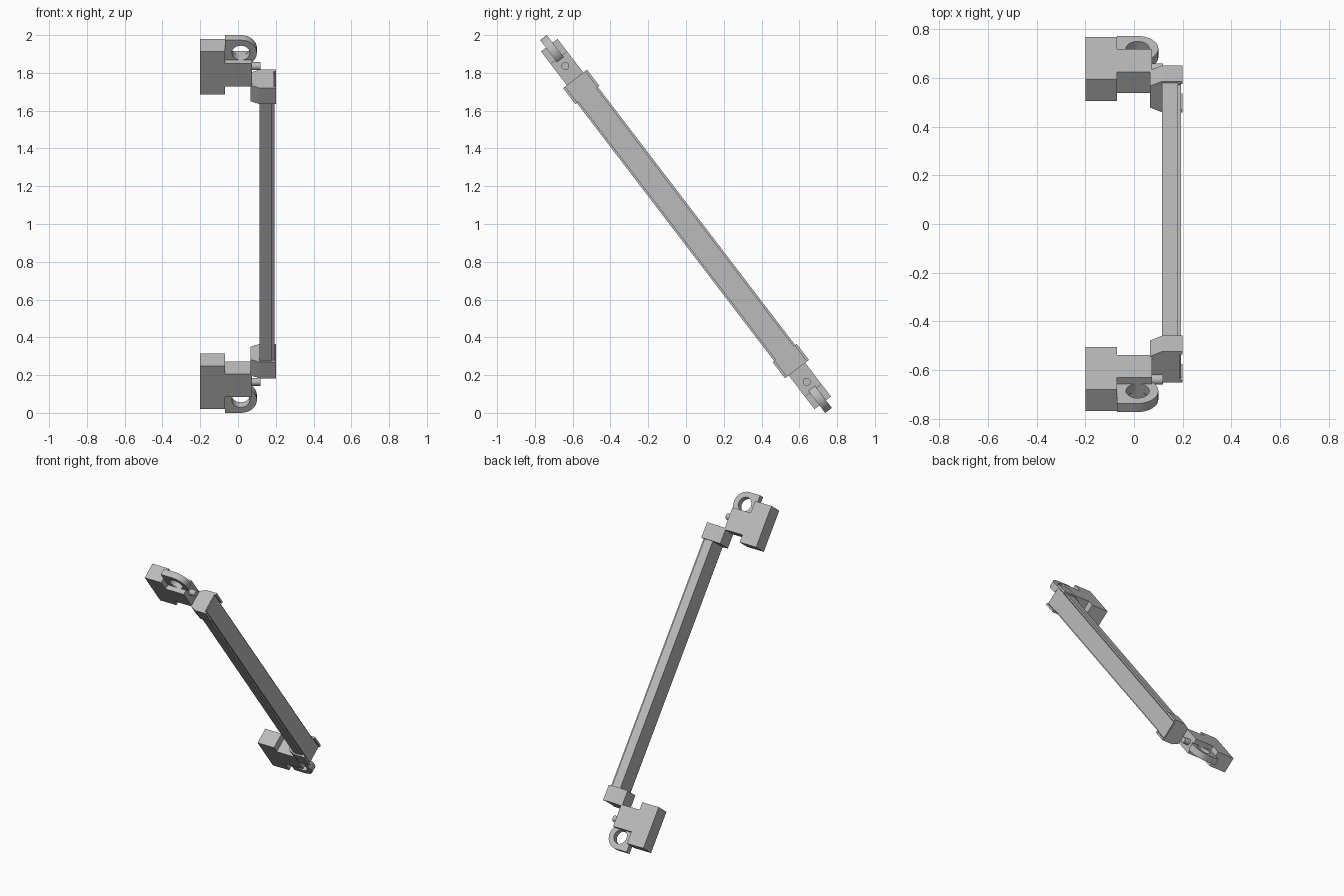
import bpy, bmesh, math
from mathutils import Matrix

cube = bpy.data.objects.get("Cube")
if cube:
    bpy.data.objects.remove(cube)

grey = bpy.data.materials.new("plain grey")
grey.use_nodes = True
COLOUR = (0.5, 0.5, 0.5, 1)
grey.diffuse_color = COLOUR
grey.node_tree.nodes["Principled BSDF"].inputs["Base Color"].default_value = COLOUR

# Parts are built upright along z, then the whole handle is leaned forward
LEAN = Matrix.Translation((0, 0, 1)) @ Matrix.Rotation(math.radians(37.4), 4, 'X')


def finish(name, bm, side=1):
    if side < 0:
        bmesh.ops.scale(bm, vec=(1, 1, -1), verts=bm.verts)
    bmesh.ops.recalc_face_normals(bm, faces=bm.faces)
    mesh = bpy.data.meshes.new(name)
    bm.to_mesh(mesh)
    bm.free()
    mesh.materials.append(grey)
    obj = bpy.data.objects.new(name, mesh)
    bpy.context.collection.objects.link(obj)
    obj.matrix_world = LEAN
    return obj


def prism(name, profile, z0, z1, side=1):
    """Extrude an (x, y) profile along the handle."""
    bm = bmesh.new()
    face = bm.faces.new([bm.verts.new((x, y, z0)) for x, y in profile])
    top = bmesh.ops.extrude_face_region(bm, geom=[face])["geom"]
    verts = [v for v in top if isinstance(v, bmesh.types.BMVert)]
    bmesh.ops.translate(bm, vec=(0, 0, z1 - z0), verts=verts)
    return finish(name, bm, side)


def box(name, x0, x1, half, z0, z1, side=1):
    return prism(name, [(x0, -half), (x1, -half), (x1, half), (x0, half)], z0, z1, side)


def mirrored(half_profile):
    return half_profile + [(x, -y) for x, y in reversed(half_profile)]


def ear(name, cx, cz, radius, hole, half, root, side):
    """Flat tab with a round end and a round hole, as a ring of quads."""
    bm = bmesh.new()
    n = 32
    rings = []
    for y in (-half, half):
        outer, inner = [], []
        for i in range(n):
            a = 2 * math.pi * i / n
            c, s = math.cos(a), math.sin(a)
            inner.append(bm.verts.new((cx + hole * c, y, cz + hole * s)))
            if c >= -1e-6:
                px, pz = radius * c, radius * s
            else:
                # Square half running back to the mounting block
                k = max(abs(c), abs(s))
                px, pz = c / k * (cx - root), s / k * radius
            outer.append(bm.verts.new((cx + px, y, cz + pz)))
        rings.append((outer, inner))
    (fo, fi), (bo, bi) = rings
    for i in range(n):
        j = (i + 1) % n
        for a, b in ((fo, fi), (fi, bi), (bi, bo), (bo, fo)):
            bm.faces.new((a[i], a[j], b[j], b[i]))
    obj = finish(name, bm, side)
    smooth(obj)


def smooth(obj):
    bpy.ops.object.select_all(action='DESELECT')
    obj.select_set(True)
    bpy.context.view_layer.objects.active = obj
    bpy.ops.object.shade_smooth_by_angle(angle=math.radians(30))


# Long grip bar with a raised outer strip
prism("grip_bar", mirrored([(0.115, 0.07), (0.18, 0.07), (0.18, 0.06), (0.193, 0.06)]),
      -0.962, 0.962)

# Chamfered collar with a lip on either side of the bar
collar = mirrored([(0.065, 0.055), (0.115, 0.08), (0.2, 0.08), (0.2, 0.066), (0.188, 0.066)])

for label, side in (("upper", 1), ("lower", -1)):
    prism(label + "_collar", collar, 0.86, 0.967, side)
    box(label + "_mounting_block", -0.2, -0.07, 0.055, 0.905, 1.192, side)
    box(label + "_post", -0.07, 0.074, 0.055, 0.957, 1.11, side)
    ear(label + "_ear", 0.015, 1.157, 0.085, 0.048, 0.022, -0.07, side)

    # Pivot pin on the outer face of the post
    bm = bmesh.new()
    bmesh.ops.create_cone(bm, cap_ends=True, segments=20, radius1=0.021, radius2=0.021,
                          depth=0.06, matrix=Matrix.Translation((0.09, 0, 1.052))
                          @ Matrix.Rotation(math.pi / 2, 4, 'Y'))
    smooth(finish(label + "_pin", bm, side))
